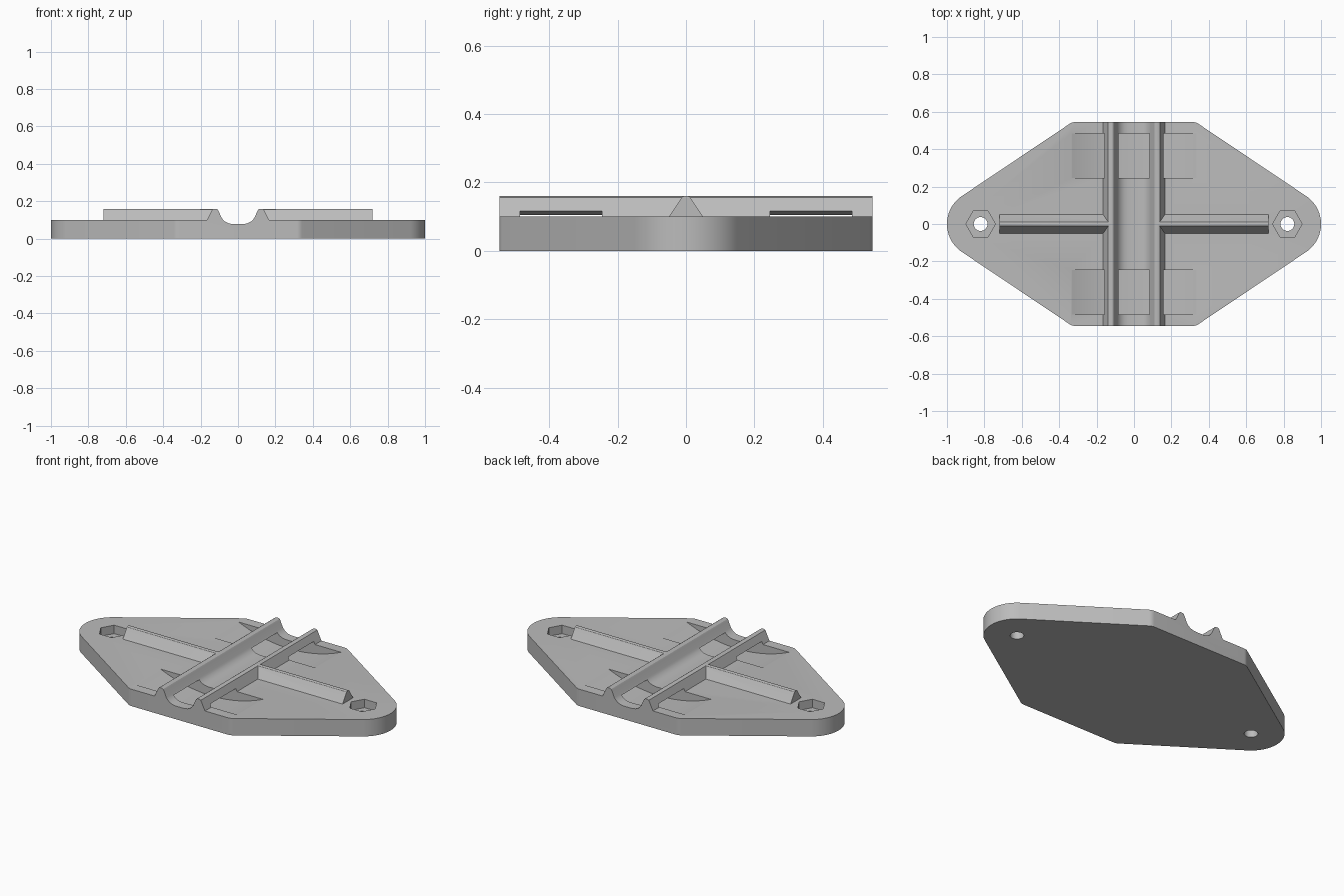
import bpy, bmesh, math
from mathutils import Vector

cube = bpy.data.objects.get("Cube")
if cube:
    bpy.data.objects.remove(cube, do_unlink=True)

grey = bpy.data.materials.new("plain_grey")
grey.use_nodes = True
color = (0.5, 0.5, 0.5, 1)
grey.diffuse_color = color
grey.node_tree.nodes["Principled BSDF"].inputs["Base Color"].default_value = color


def arc(cx, cy, r, start, end, steps):
    angles = [math.radians(start + (end - start) * i / steps) for i in range(steps + 1)]
    return [(cx + r * math.cos(a), cy + r * math.sin(a)) for a in angles]


def prism(name, points, axis, low, high):
    """Extrude a closed 2D profile along one axis."""
    place = {"x": lambda u, v, w: (w, u, v),
             "y": lambda u, v, w: (u, w, v),
             "z": lambda u, v, w: (u, v, w)}[axis]
    bm = bmesh.new()
    face = bm.faces.new([bm.verts.new(place(u, v, low)) for u, v in points])
    new = bmesh.ops.extrude_face_region(bm, geom=[face])["geom"]
    shift = Vector(place(0, 0, high - low))
    bmesh.ops.translate(bm, vec=shift, verts=[g for g in new if isinstance(g, bmesh.types.BMVert)])
    bmesh.ops.recalc_face_normals(bm, faces=bm.faces)
    mesh = bpy.data.meshes.new(name)
    bm.to_mesh(mesh)
    bm.free()
    mesh.materials.append(grey)
    obj = bpy.data.objects.new(name, mesh)
    bpy.context.collection.objects.link(obj)
    return obj


def combine(other, operation):
    """Apply a boolean to the plate and discard the tool."""
    bpy.context.view_layer.objects.active = plate
    mod = plate.modifiers.new(other.name, "BOOLEAN")
    mod.operation = operation
    mod.solver = "EXACT"
    mod.object = other
    bpy.ops.object.modifier_apply(modifier=mod.name)
    bpy.data.objects.remove(other, do_unlink=True)


def mirrored(points):
    return points + [(-u, v) for u, v in reversed(points)]


# Plate outline: rounded ends and softened corners
quarter = arc(0.82, 0, 0.18, 0, 56, 14) + arc(0.315, 0.495, 0.05, 56, 90, 5)
upper = mirrored(quarter)
outline = upper + [(x, -y) for x, y in reversed(upper[1:-1])]
plate = prism("mounting_plate", outline, "z", 0, 0.1)

# Raised cradle and side ribs
cradle = mirrored([(0.165, 0.09), (0.165, 0.1), (0.142, 0.148), (0.138, 0.156), (0.13, 0.16)])
combine(prism("cradle", cradle, "y", -0.545, 0.545), "UNION")
rib = mirrored([(0.05, 0.09), (0.05, 0.1), (0.016, 0.15), (0.012, 0.157), (0.006, 0.16)])
for side in (-1, 1):
    low, high = sorted((side * 0.12, side * 0.72))
    combine(prism("rib", rib, "x", low, high), "UNION")

# Long rounded channel through the cradle
channel = mirrored([(0.116, 0.2), (0.116, 0.16), (0.109, 0.156), (0.104, 0.148),
                    (0.088, 0.112), (0.079, 0.1), (0.067, 0.09), (0.053, 0.083),
                    (0.035, 0.079), (0.015, 0.078)])
combine(prism("channel_cutter", channel, "y", -0.7, 0.7), "DIFFERENCE")

# Curved strap slots passing beneath the ridges
slot = arc(0, 0.87, 0.84, 244, 296, 36) + arc(0, 0.87, 0.77, 296, 244, 36)
for low, high in ((-0.485, -0.245), (0.245, 0.485)):
    combine(prism("strap_slot_cutter", slot, "y", low, high), "DIFFERENCE")

# Hexagonal nut pockets and bolt holes
for side in (-1, 1):
    combine(prism("nut_cutter", arc(side * 0.82, 0, 0.079, 0, 300, 5), "z", 0.05, 0.2), "DIFFERENCE")
    combine(prism("bolt_cutter", arc(side * 0.82, 0, 0.037, 0, 350, 35), "z", -0.1, 0.2), "DIFFERENCE")

bpy.ops.object.select_all(action="DESELECT")
plate.select_set(True)
bpy.context.view_layer.objects.active = plate
bpy.ops.object.shade_smooth_by_angle(angle=math.radians(28))
